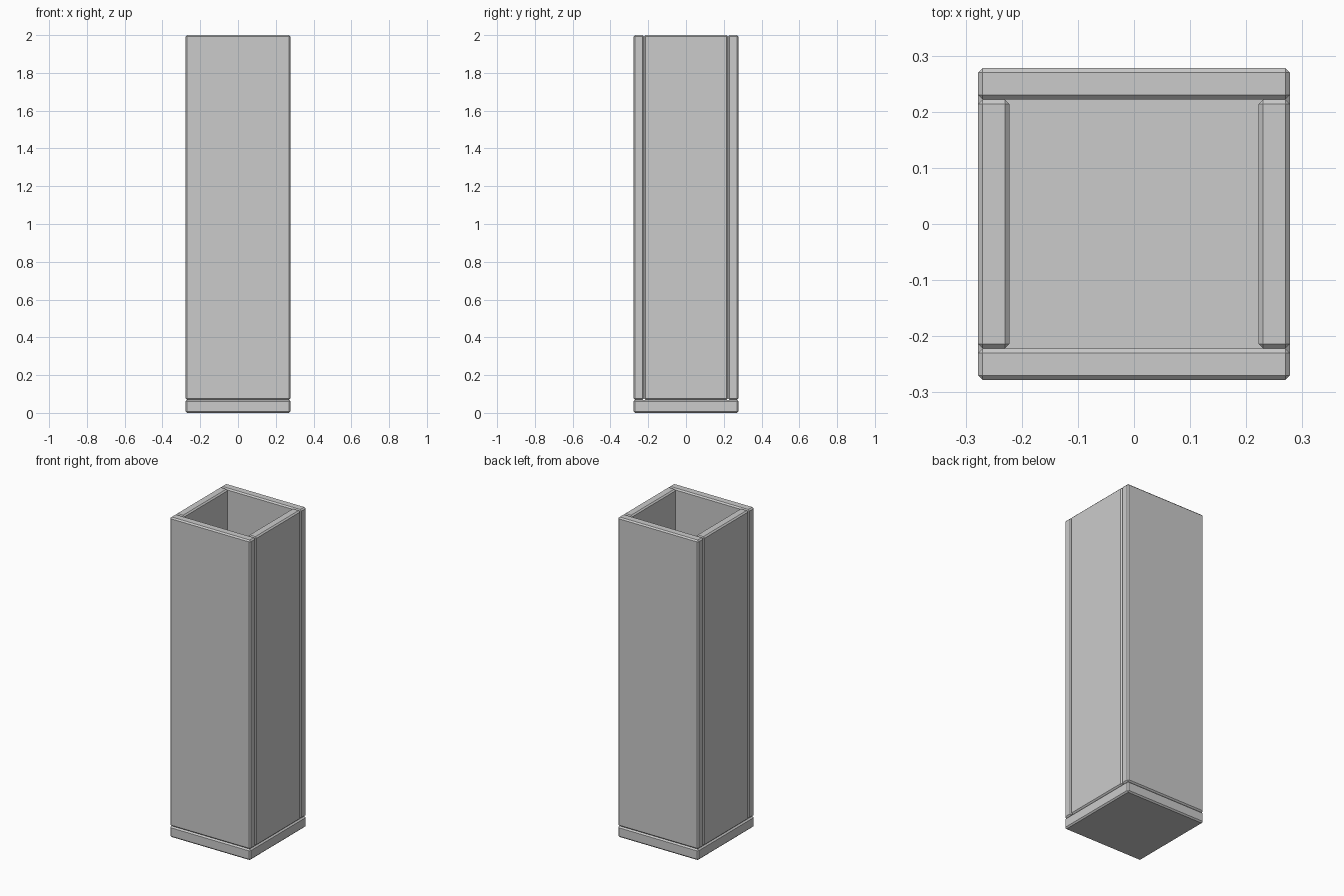
import bpy
import bmesh

if "Cube" in bpy.data.objects:
    bpy.data.objects.remove(bpy.data.objects["Cube"])

HALF = 0.278      # outer half width
INNER = 0.222     # inner half width
BASE = 0.069      # base slab height
TOP = 2.0
BEVEL = 0.0083


def slab(name, lo, hi):
    """Box between two corners with a single flat chamfer on every edge."""
    bm = bmesh.new()
    bmesh.ops.create_cube(bm, size=1.0)
    for v in bm.verts:
        v.co = [lo[i] + (v.co[i] + 0.5) * (hi[i] - lo[i]) for i in range(3)]
    bmesh.ops.bevel(bm, geom=bm.edges[:], offset=BEVEL, offset_type='OFFSET',
                    segments=1, profile=0.5, affect='EDGES')
    mesh = bpy.data.meshes.new(name)
    bm.to_mesh(mesh)
    bm.free()
    obj = bpy.data.objects.new(name, mesh)
    bpy.context.collection.objects.link(obj)
    return obj


# Base slab
slab("base", (-HALF, -HALF, 0), (HALF, HALF, BASE))

# Full-width front and back panels
slab("front_panel", (-HALF, -HALF, BASE), (HALF, -INNER, TOP))
slab("back_panel", (-HALF, INNER, BASE), (HALF, HALF, TOP))

# Side panels set between them
slab("left_panel", (-HALF, -INNER, BASE), (-INNER, INNER, TOP))
slab("right_panel", (INNER, -INNER, BASE), (HALF, INNER, TOP))
